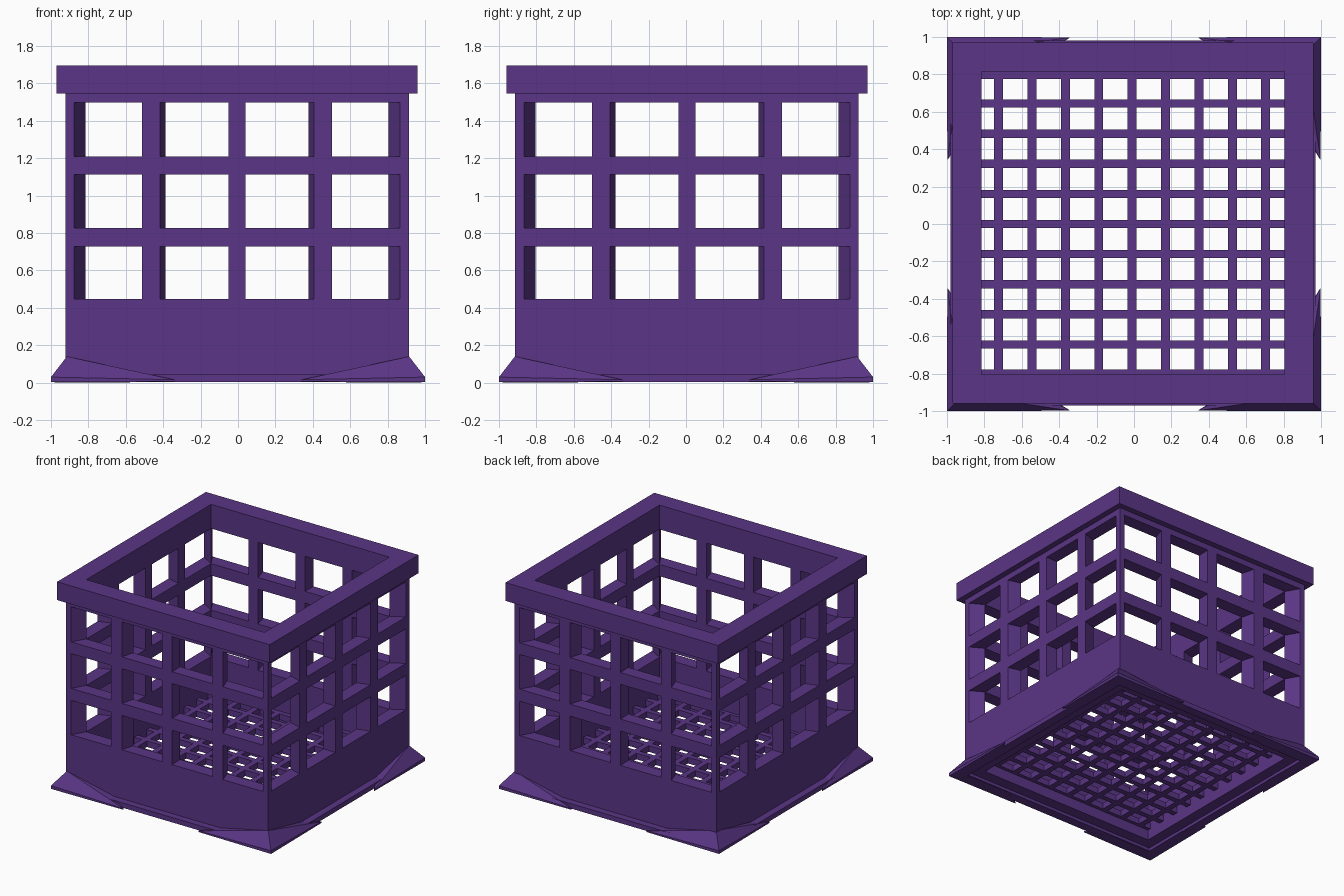
import bpy, bmesh
from mathutils import Vector, Matrix

if "Cube" in bpy.data.objects:
    bpy.data.objects.remove(bpy.data.objects["Cube"])

purple = bpy.data.materials.new("purple plastic")
purple.diffuse_color = (0.103, 0.036, 0.238, 1)
purple.use_nodes = True
purple.node_tree.nodes["Principled BSDF"].inputs["Base Color"].default_value = purple.diffuse_color

OFF = Vector((-0.005, 0.005, 0))   # the crate sits slightly off the base centre
IN, OUT, RIM = 0.81, 0.918, 0.966  # half widths


def finish(name, bm):
    bmesh.ops.remove_doubles(bm, verts=bm.verts, dist=1e-5)
    bmesh.ops.recalc_face_normals(bm, faces=bm.faces)
    me = bpy.data.meshes.new(name)
    bm.to_mesh(me)
    bm.free()
    me.materials.append(purple)
    ob = bpy.data.objects.new(name, me)
    bpy.context.collection.objects.link(ob)
    return ob


def lattice(bm, xs, ys, zs, solid, place=lambda p: p, open_x=False):
    """Solid cells of a rectangular grid; only the outer skin gets faces."""
    axes = [sorted(xs), sorted(ys), sorted(zs)]
    n = [len(a) - 1 for a in axes]

    def full(c):
        if open_x and not 0 <= c[0] < n[0]:
            return True
        if any(c[a] < 0 or c[a] >= n[a] for a in range(3)):
            return False
        return solid(*[(axes[a][c[a]] + axes[a][c[a] + 1]) / 2 for a in range(3)])

    cells = [(i, j, k) for i in range(n[0]) for j in range(n[1]) for k in range(n[2])]
    for c in filter(full, cells):
        for a in range(3):
            u, v = (a + 1) % 3, (a + 2) % 3
            for s in (0, 1):
                nb = list(c)
                nb[a] += 2 * s - 1
                if full(nb):
                    continue
                quad = []
                for du, dv in ((0, 0), (1, 0), (1, 1), (0, 1)):
                    p = [0, 0, 0]
                    p[a] = axes[a][c[a] + s]
                    p[u] = axes[u][c[u] + du]
                    p[v] = axes[v][c[v] + dv]
                    quad.append(bm.verts.new(place(Vector(p)) + OFF))
                bm.faces.new(quad)


def inside(v, spans):
    return any(a < v < b for a, b in spans)


def ring(name, inner, outer, z0, z1):
    bm = bmesh.new()
    e = [-outer, -inner, inner, outer]
    lattice(bm, e, e, [z0, z1], lambda x, y, z: max(abs(x), abs(y)) > inner)
    finish(name, bm)


# walls: four mitred panels, each with three rows of four windows
cols = [(-0.872, -0.508), (-0.412, -0.046), (0.046, 0.412), (0.508, 0.872)]
rows = [(0.447, 0.729), (0.828, 1.113), (1.21, 1.498)]
bm = bmesh.new()
for turn in range(4):
    rot = Matrix.Rotation(turn * 1.5707963268, 3, 'Z')

    def panel(p):
        # window sides lean towards the middle on the inner face
        if p.y > -(IN + OUT) / 2:
            x = max(-IN, min(IN, p.x * IN / 0.872))
            p = Vector((x, p.y, p.z))
        return rot @ p

    lattice(bm, [-OUT, OUT] + [v for c in cols for v in c], [-OUT, -IN],
            [0.03, 1.547] + [v for r in rows for v in r],
            lambda x, y, z: not (inside(x, cols) and inside(z, rows)),
            panel, open_x=True)
# drop the slivers that collapse at the inner corners
bmesh.ops.remove_doubles(bm, verts=bm.verts, dist=1e-5)
bmesh.ops.dissolve_degenerate(bm, edges=bm.edges, dist=1e-5)
finish("crate_walls", bm)

# top rim
ring("top_rim", IN, RIM, 1.547, 1.697)

# floor grille: nine bars one way, eleven the other
bx = [(-0.005 + 0.1785 * i - 0.024, -0.005 + 0.1785 * i + 0.024) for i in range(-4, 5)]
by = [(0.161 * i - 0.027, 0.161 * i + 0.017) for i in range(-4, 5)]
by += [(-IN, -0.782), (0.77, IN)]
bm = bmesh.new()
lattice(bm, [-IN, IN] + [v for b in bx for v in b],
        [-IN, IN] + [v for b in by for v in b], [0.115, 0.165],
        lambda x, y, z: inside(x, bx) or inside(y, by))
finish("floor_grille", bm)

# flat base band
ring("base_band", 0.90, 0.975, 0.005, 0.045)

# sloped corner feet: one wedge along each side of every corner
wedge = [(1, 1, 0.003), (1, 1, 0.03), (0.34, 0.998, 0.006), (0.34, 0.998, 0.016),
         (0.5, 0.98, 0.035), (0.5, 0.915, 0.05), (0.915, 0.915, 0.14),
         (0.5, 0.90, 0.003), (0.90, 0.90, 0.0)]
bm = bmesh.new()
for sx in (-1, 1):
    for sy in (-1, 1):
        for swap in (False, True):
            vs = []
            for a, b, z in wedge:
                if swap:
                    a, b = b, a
                vs.append(bm.verts.new((sx * a, sy * b, z)))
            res = bmesh.ops.convex_hull(bm, input=vs)
            junk = [g for g in res["geom_interior"] if isinstance(g, bmesh.types.BMVert)]
            bmesh.ops.delete(bm, geom=junk, context='VERTS')
finish("corner_feet", bm)
